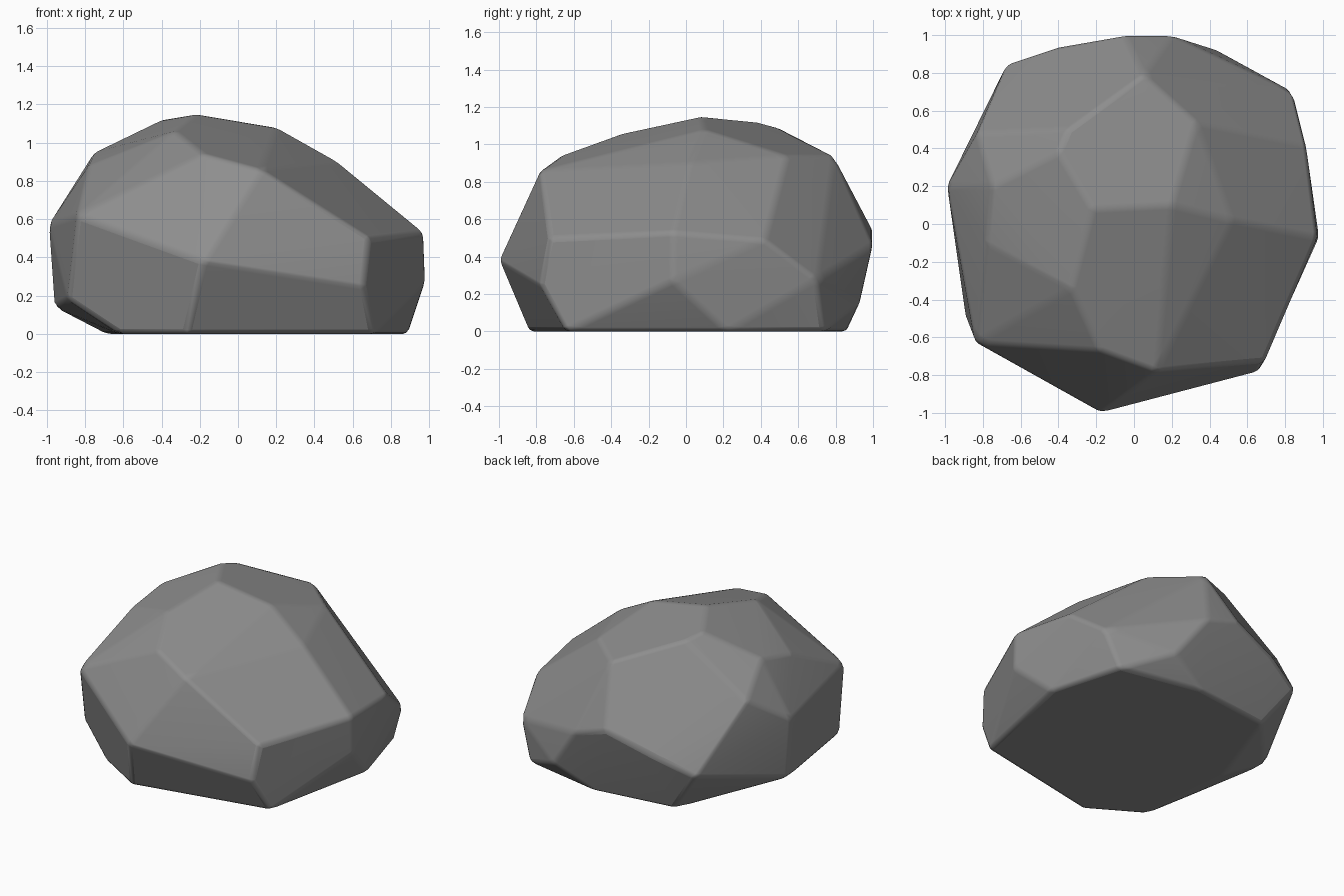
import bpy
import bmesh
import math
from mathutils import Vector

# Remove the default object
default = bpy.data.objects.get("Cube")
if default:
    bpy.data.objects.remove(default, do_unlink=True)

# Corner points of the boulder, grouped by the zone of the stone they shape
base_corners = [
    (.71, -.64, 0), (.89, .22, 0), (.74, .74, 0), (.14, .86, 0),
    (-.45, .78, 0), (-.69, .1, 0), (-.62, -.63, 0), (-.27, -.84, 0),
]
front_corners = [
    (-.18, -1, .38), (.66, -.78, .25), (.69, -.73, .5),
    (-.84, -.63, .62), (-.89, -.5, .18),
]
side_corners = [
    (.98, -.07, .27), (.97, -.07, .53), (.91, .42, .49), (.84, .7, .28),
    (-.96, .2, .14), (-.99, .2, .57), (-.83, .48, .77),
]
back_corners = [
    (.42, .93, .15), (.2, 1, .46), (-.05, 1, .54),
    (-.4, .94, .42), (-.67, .85, .31),
]
crown_corners = [
    (.12, -.78, .86), (-.18, -.67, .94), (-.33, -.34, 1.06),
    (-.22, .08, 1.15), (-.4, .38, 1.12), (-.35, .5, 1.09),
    (.05, .79, .94), (.33, .54, .94), (.2, .1, 1.08), (.52, .02, .9),
    (-.75, .2, .95), (-.78, -.1, .88),
]


def wrap_points(points):
    """Return a bmesh holding the convex stone around the points."""
    bm = bmesh.new()
    for point in points:
        bm.verts.new(Vector(point))
    result = bmesh.ops.convex_hull(bm, input=bm.verts[:])
    loose = set(result["geom_interior"]) | set(result["geom_unused"])
    loose = [v for v in loose if isinstance(v, bmesh.types.BMVert) and v.is_valid]
    bmesh.ops.delete(bm, geom=loose, context="VERTS")
    # Merge nearly flat triangles into broad facets
    bmesh.ops.dissolve_limit(bm, angle_limit=math.radians(5),
                             verts=bm.verts[:], edges=bm.edges[:])
    bmesh.ops.recalc_face_normals(bm, faces=bm.faces[:])
    return bm


# Stone material
stone = bpy.data.materials.new("stone grey")
stone.use_nodes = True
colour = (.27, .27, .27, 1)
stone.diffuse_color = colour
shader = stone.node_tree.nodes["Principled BSDF"]
shader.inputs["Base Color"].default_value = colour
shader.inputs["Roughness"].default_value = .9

# Boulder body
bm = wrap_points(base_corners + front_corners + side_corners
                 + back_corners + crown_corners)
mesh = bpy.data.meshes.new("boulder")
bm.to_mesh(mesh)
bm.free()
mesh.materials.append(stone)
boulder = bpy.data.objects.new("boulder", mesh)
bpy.context.collection.objects.link(boulder)

# Worn, softly rounded edges between the facets
bevel = boulder.modifiers.new("worn_edges", "BEVEL")
bevel.width = .025
bevel.segments = 2
bevel.limit_method = "ANGLE"
bevel.angle_limit = math.radians(8)

# Smooth shading that keeps the broad facets flat
bpy.context.view_layer.objects.active = boulder
boulder.select_set(True)
bpy.ops.object.shade_smooth_by_angle(angle=math.radians(40))
weighted = boulder.modifiers.new("facet_normals", "WEIGHTED_NORMAL")
weighted.keep_sharp = True
